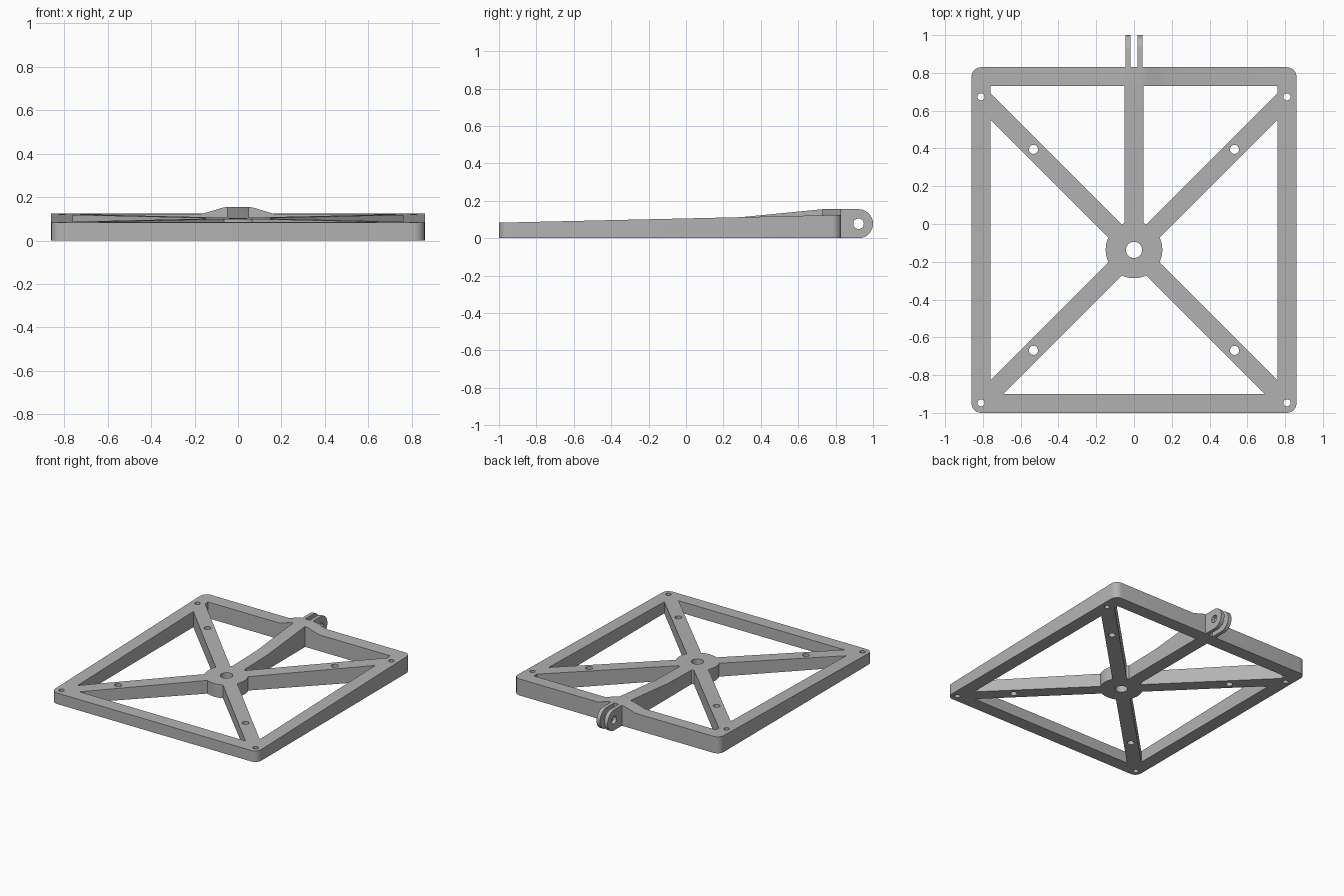
import bpy, bmesh, math
from mathutils import Vector

cube = bpy.data.objects.get("Cube")
if cube:
    bpy.data.objects.remove(cube, do_unlink=True)

grey = bpy.data.materials.new("light_grey")
grey.use_nodes = True
grey.diffuse_color = (0.45, 0.45, 0.45, 1)
grey.node_tree.nodes["Principled BSDF"].inputs["Base Color"].default_value = (0.45, 0.45, 0.45, 1)

HALF_X, FRONT, BACK, RAIL = 0.86, -1.0, 0.83, 0.1
HUB_Y, BLANK, PEAK = -0.137, 0.1, 0.155


def top_height(y):
    return 0.083 + 0.0228 * (y - FRONT)


def prism(name, points, direction):
    """Extrude a closed outline of 3D points along a vector."""
    bm = bmesh.new()
    face = bm.faces.new([bm.verts.new(p) for p in points])
    made = bmesh.ops.extrude_face_region(bm, geom=[face])["geom"]
    verts = [g for g in made if isinstance(g, bmesh.types.BMVert)]
    bmesh.ops.translate(bm, verts=verts, vec=Vector(direction))
    bmesh.ops.recalc_face_normals(bm, faces=bm.faces)
    mesh = bpy.data.meshes.new(name)
    bm.to_mesh(mesh)
    bm.free()
    mesh.materials.append(grey)
    obj = bpy.data.objects.new(name, mesh)
    bpy.context.collection.objects.link(obj)
    return obj


def arc(cx, cy, r, start, end, steps):
    angles = [math.radians(start + (end - start) * i / steps) for i in range(steps + 1)]
    return [(cx + r * math.cos(a), cy + r * math.sin(a)) for a in angles]


def slab(name, outline, z=0.0, height=BLANK):
    return prism(name, [(x, y, z) for x, y in outline], (0, 0, height))


def circle(x, y, r, steps=32):
    return arc(x, y, r, 0, 360, steps)[:-1]


def rect(x0, x1, y0, y1):
    return [(x0, y0), (x1, y0), (x1, y1), (x0, y1)]


def combine(target, tool, operation):
    """Apply a boolean and discard its tool."""
    mod = target.modifiers.new("boolean", "BOOLEAN")
    mod.operation, mod.solver, mod.object = operation, "EXACT", tool
    bpy.context.view_layer.objects.active = target
    bpy.ops.object.modifier_apply(modifier=mod.name)
    bpy.data.objects.remove(tool, do_unlink=True)


# Rounded outer frame with its window
r = 0.05
outline = (arc(HALF_X - r, BACK - r, r, 0, 90, 6) + arc(r - HALF_X, BACK - r, r, 90, 180, 6)
           + arc(r - HALF_X, FRONT + r, r, 180, 270, 6) + arc(HALF_X - r, FRONT + r, r, 270, 360, 6))
frame = slab("braced_frame", outline)
window = rect(RAIL - HALF_X, HALF_X - RAIL, FRONT + RAIL, BACK - RAIL)
combine(frame, slab("window", window, -0.1, 0.4), "DIFFERENCE")

# Diagonal braces, hub and centre arm
for side in (-1, 1):
    along = Vector((side, 1)) * 0.81
    across = Vector((-side, 1)).normalized() * 0.05
    mid = Vector((0, HUB_Y))
    corners = [mid + along + across, mid - along + across, mid - along - across, mid + along - across]
    combine(frame, slab("brace", corners), "UNION")
combine(frame, slab("hub", circle(0, HUB_Y, 0.15, 64)), "UNION")
combine(frame, slab("centre_arm", rect(-0.05, 0.05, HUB_Y, BACK - 0.03)), "UNION")

# Gentle slope of the whole top, rising to the back
for v in frame.data.vertices:
    if v.co.z > BLANK / 2:
        v.co.z = top_height(v.co.y)

# Rising ridge on the centre arm, and the raised middle of the back rail
inner = BACK - RAIL
ridge = [(0.28, 0.05), (BACK, 0.05), (BACK, PEAK), (inner, PEAK), (0.28, top_height(0.28) - 0.001)]
combine(frame, prism("ridge", [(-0.05, y, z) for y, z in ridge], (0.1, 0, 0)), "UNION")
half = [(0.18, 0.05), (0.18, 0.119), (0.12, 0.136), (0.075, 0.15), (0.05, PEAK)]
hump = half + [(-x, z) for x, z in reversed(half)]
combine(frame, prism("hump", [(x, inner, z) for x, z in hump], (0, RAIL, 0)), "UNION")

# Screw holes through hub, braces and corners
holes = [(0, 0, 0.043)]
for sx in (-1, 1):
    for sy in (-1, 1):
        holes += [(sx * 0.532, sy * 0.532, 0.024), (sx * 0.81, sy * 0.81, 0.019)]
for x, y, radius in holes:
    combine(frame, slab("hole", circle(x, HUB_Y + y, radius), -0.1, 0.4), "DIFFERENCE")

# Pair of hinge lugs at the back
lug_r = PEAK / 2
parts = [frame]
for name, x in (("left_hinge_lug", 0.018), ("right_hinge_lug", -0.046)):
    shape = [(BACK, 0)] + arc(1 - lug_r, lug_r, lug_r, -90, 90, 24) + [(BACK, PEAK)]
    lug = prism(name, [(x, y, z) for y, z in shape], (0.028, 0, 0))
    pin = [(x - 0.1, y, z) for y, z in circle(1 - lug_r, lug_r, 0.028)]
    combine(lug, prism("pin_hole", pin, (0.3, 0, 0)), "DIFFERENCE")
    parts.append(lug)

# Smooth round walls, keep edges sharp
bpy.ops.object.select_all(action="DESELECT")
for obj in parts:
    obj.select_set(True)
bpy.context.view_layer.objects.active = frame
bpy.ops.object.shade_smooth_by_angle(angle=math.radians(25))
